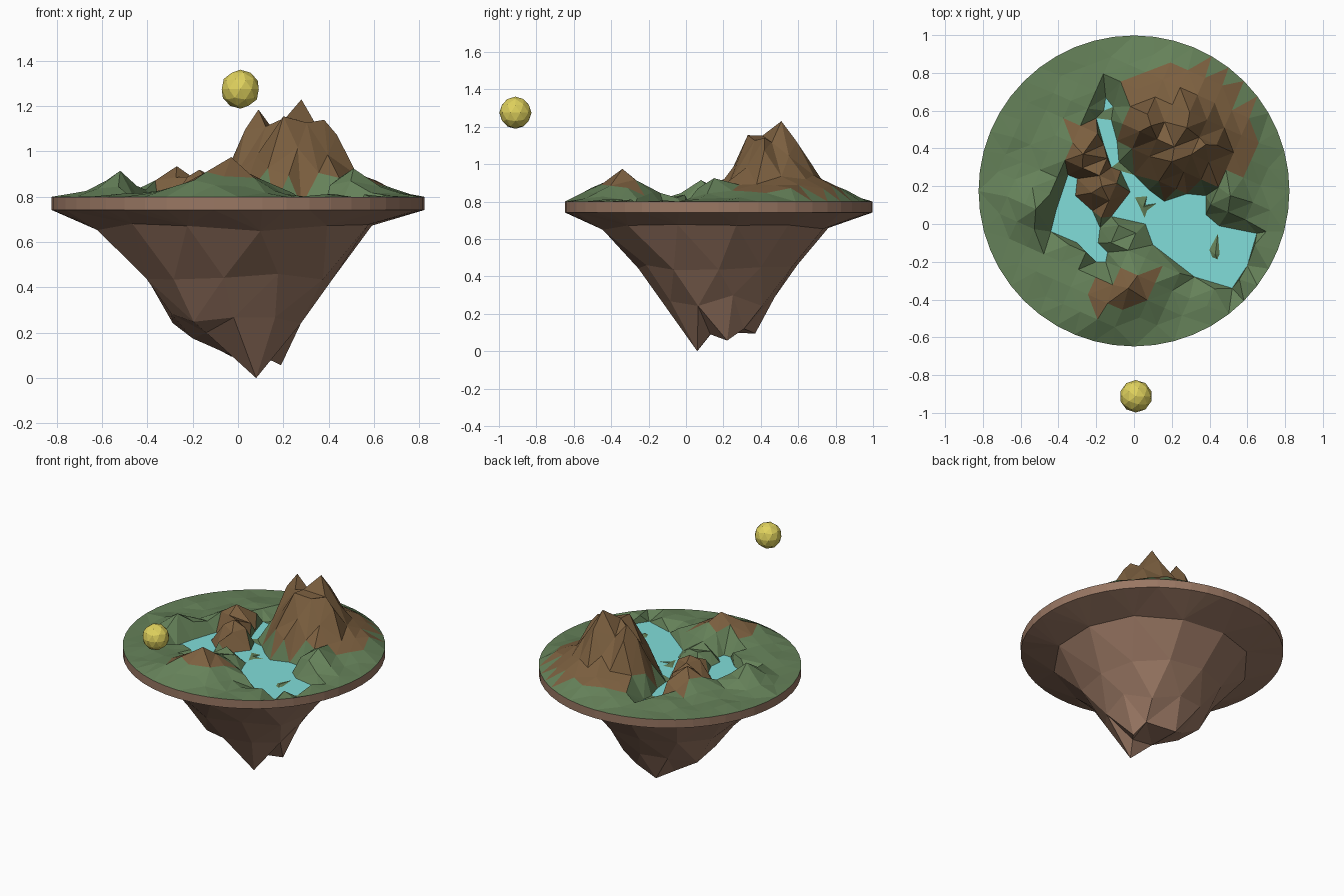
import bpy, math, random
from mathutils import Vector
from mathutils.geometry import delaunay_2d_cdt

if "Cube" in bpy.data.objects:
    bpy.data.objects.remove(bpy.data.objects["Cube"])

random.seed(4)
CX, CY, R = 0.0, 0.175, 0.823
TOP, EDGE, WATER = 0.80, 0.742, 0.757
SEG = 48


def material(name, rgb):
    m = bpy.data.materials.new(name)
    m.diffuse_color = (*rgb, 1)
    m.use_nodes = True
    m.node_tree.nodes["Principled BSDF"].inputs["Base Color"].default_value = m.diffuse_color
    return m


GRASS = material("grass", (0.13, 0.22, 0.10))
BROWN = material("mountain_brown", (0.20, 0.115, 0.05))
ROCK = material("rock", (0.32, 0.185, 0.125))
BLUE = material("water", (0.22, 0.73, 0.70))
GOLD = material("gold", (0.74, 0.64, 0.11))


def make_object(name, verts, faces, mats):
    me = bpy.data.meshes.new(name)
    me.from_pydata(verts, [], faces)
    for m in mats:
        me.materials.append(m)
    ob = bpy.data.objects.new(name, me)
    bpy.context.collection.objects.link(ob)
    return ob


def sheet(name, pts, edges, mats, flip=False):
    """Triangulated height field through scattered points."""
    v, _, f, orig, _, _ = delaunay_2d_cdt(
        [Vector(p[:2]) for p in pts], edges, [], 0, 1e-5)
    verts = [(p.x, p.y, pts[o[0]][2] if o else WATER) for p, o in zip(v, orig)]
    faces = [list(reversed(t)) if flip else list(t) for t in f]
    return make_object(name, verts, faces, mats)


def circle(n, r, z, jitter=0.0, turn=0.0):
    out = []
    for i in range(n):
        a = 2 * math.pi * (i + turn) / n
        k = r * (1 + random.uniform(-jitter, jitter))
        out.append((CX + k * math.cos(a), CY + k * math.sin(a),
                    z + random.uniform(-jitter, jitter) * 0.6))
    return out


# Lake outlines
LAKES = [
    [(-.35, .26), (-.30, .24), (-.31, .15), (-.22, .07), (-.18, -.02), (-.19, -.10),
     (-.14, -.15), (-.15, -.20), (-.20, -.20), (-.30, -.10), (-.44, -.04), (-.41, .08)],
    [(-.07, .28), (0, .26), (.08, .18), (.16, .12), (.28, .16), (.38, .15), (.38, .05),
     (.45, -.01), (.65, -.05), (.60, -.22), (.52, -.34), (.32, -.28), (.10, -.11),
     (.06, 0), (-.12, .04), (-.02, .17)],
    [(-.20, .56), (-.12, .55), (-.09, .44), (-.08, .33), (-.12, .30), (-.16, .42)],
    [(-.15, .67), (-.11, .62), (-.16, .60)],
]

# Hills: x, y, height, spread, steepness (2 = peak, 4 = flat-topped)
HILLS = [(.28, .51, .41, .15, 2), (.09, .52, .365, .12, 2), (.20, .33, .335, .11, 2),
         (.38, .42, .32, .12, 2), (-.03, -.34, .155, .14, 2), (-.14, -.42, .09, .16, 2),
         (.51, .15, .105, .11, 2), (-.52, .08, .095, .11, 2),
         (-.27, .37, .115, .11, 2), (-.17, .20, .10, .09, 2)]
BULK = [(.23, .44, .34, .18, 4), (.27, .49, .19, .32, 2)]


def inside(x, y, poly):
    hit = False
    for (ax, ay), (bx, by) in zip(poly, poly[1:] + poly[:1]):
        if (ay > y) != (by > y) and x < (bx - ax) * (y - ay) / (by - ay) + ax:
            hit = not hit
    return hit


def height(x, y):
    if any(inside(x, y, p) for p in LAKES):
        return 0.735
    r = math.hypot(x - CX, y - CY) / R
    bump = max(h * math.exp(-(math.hypot(x - a, y - b) / s) ** p)
               for a, b, h, s, p in HILLS + BULK)
    return TOP + 0.03 * (1 - r) + bump + random.uniform(-.008, .010)


# Terrain: rim, shorelines, peaks, then a turned grid between them
pts, edges = circle(SEG, R, TOP), []
for lake in LAKES:
    s, n = len(pts), len(lake)
    pts += [(x, y, WATER) for x, y in lake]
    edges += [(s + i, s + (i + 1) % n) for i in range(n)]
pts += [(h[0], h[1], TOP + h[2] + 0.02) for h in HILLS]
pts += [(.43, -.16, .772), (.05, .09, .768), (.70, -.04, TOP)]
fixed = list(pts)
ca, sa = math.cos(math.radians(-24)), math.sin(math.radians(-24))
for i in range(-8, 9):
    for j in range(-8, 9):
        u, v = i * 0.1, j * 0.1
        x, y = CX + u * ca - v * sa, CY + u * sa + v * ca
        if math.hypot(u, v) < 0.73 and \
                min(math.hypot(x - p[0], y - p[1]) for p in fixed) > 0.045:
            pts.append((x, y, height(x, y)))
terrain = sheet("terrain", pts, edges, [GRASS, BROWN])

# Bare earth patches: x, y, rx, ry, turn in degrees, lowest z
EARTH = [(.26, .50, .37, .36, 0, .85), (-.22, .30, .13, .26, 22, .79),
         (-.09, -.35, .23, .11, 22, .86)]
for f in terrain.data.polygons:
    c = f.center
    for x, y, rx, ry, t, low in EARTH:
        t = math.radians(t)
        dx, dy = c.x - x, c.y - y
        u = dx * math.cos(t) + dy * math.sin(t)
        v = dy * math.cos(t) - dx * math.sin(t)
        if (u / rx) ** 2 + (v / ry) ** 2 < 1 and c.z > low:
            f.material_index = 1

# Water surfaces, just above the shoreline
verts, faces = [], []
for lake in LAKES:
    faces.append(list(range(len(verts) + len(lake) - 1, len(verts) - 1, -1)))
    verts += [(x, y, WATER + 0.004) for x, y in lake]
water = make_object("water", verts, faces, [BLUE])
for f in water.data.polygons:
    if f.normal.z < 0:
        f.flip()

# Rim band
faces = [(SEG + i, SEG + (i + 1) % SEG, (i + 1) % SEG, i) for i in range(SEG)]
make_object("rim", circle(SEG, R, TOP) + circle(SEG, R, EDGE), faces, [ROCK])

# Rocky underside with hanging tips
low = circle(SEG, R, EDGE)
low += circle(12, 0.61, 0.665, 0.03, 0.3)
low += circle(11, 0.43, 0.45, 0.04)
low += circle(10, 0.31, 0.27, 0.05, 0.4)
low += [(.08, .06, 0), (.19, .22, .057), (.16, .31, .12), (-.03, .37, .095),
        (-.13, .31, .15), (-.20, .19, .175), (-.14, .06, .20),
        (-.03, .14, .10), (.12, .13, .09)]
sheet("underside", low, [], [ROCK], flip=True)

# Floating gold ball
bpy.ops.mesh.primitive_ico_sphere_add(subdivisions=2, radius=0.086,
                                      location=(.01, -.912, 1.275))
ball = bpy.context.object
ball.name = "gold_ball"
ball.data.materials.append(GOLD)
